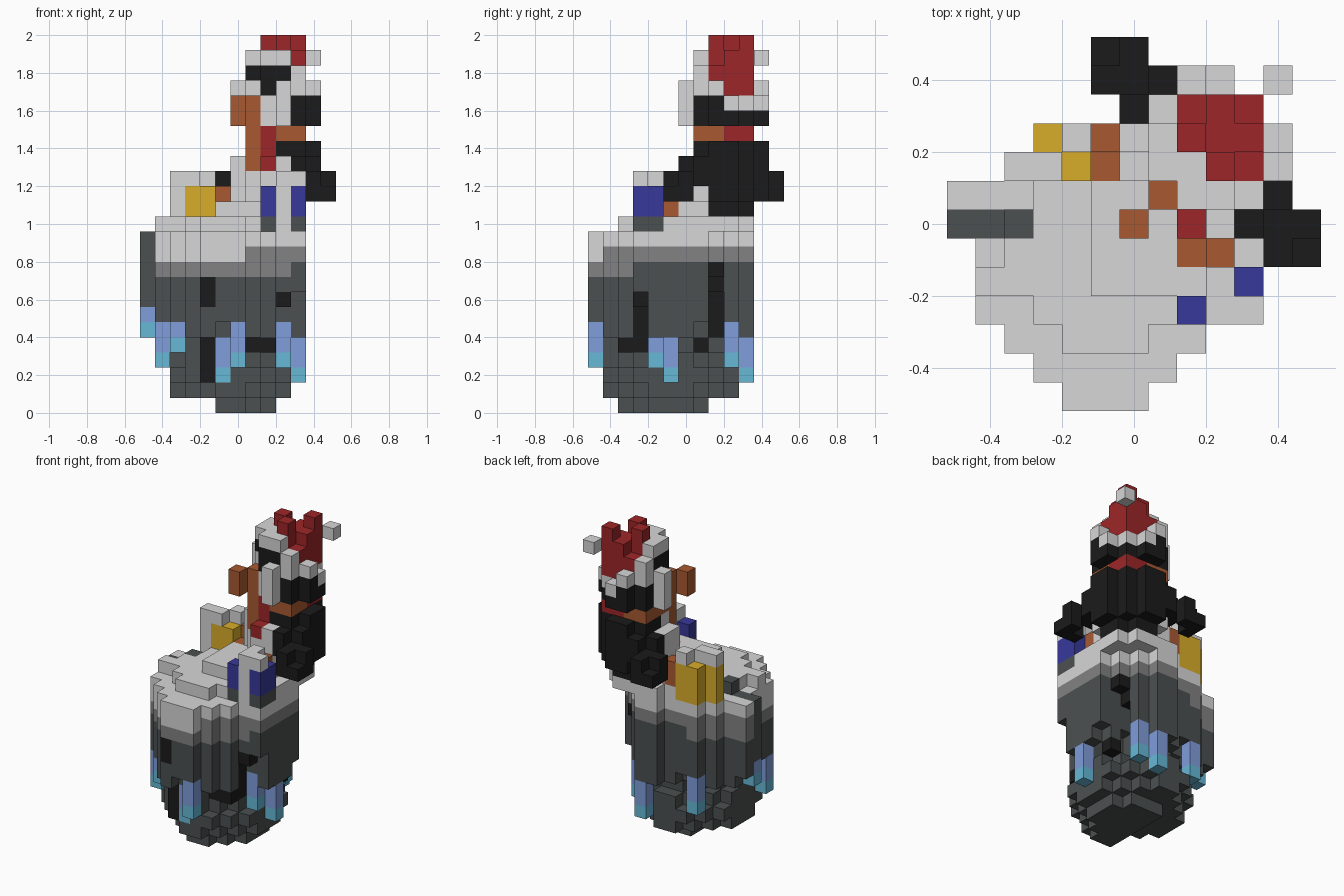
import bpy, bmesh

cube = bpy.data.objects.get("Cube")
if cube:
    bpy.data.objects.remove(cube)

V = 0.08           # edge of one block
PALETTE = {
    "snow_white": "d7d7d7", "snow_shade_grey": "828282", "rock_grey": "4b5050",
    "charcoal_black": "1b1b1b", "beak_orange": "a85a32", "hat_red": "9e2628",
    "ice_blue": "809edb", "ice_cyan": "66b9d6", "gift_blue": "38389c", "gift_gold": "d9ad2a",
}
WHITE, SHADE, ROCK, BLACK, ORANGE, RED, ICE, CYAN, BLUE, GOLD = range(10)


def linear(c):
    return c / 12.92 if c <= 0.04045 else ((c + 0.055) / 1.055) ** 2.4


materials = []
for name, code in PALETTE.items():
    rgb = [linear(int(code[n:n + 2], 16) / 255) for n in (0, 2, 4)] + [1]
    m = bpy.data.materials.new(name)
    m.use_nodes = True
    m.diffuse_color = rgb
    m.node_tree.nodes["Principled BSDF"].inputs["Base Color"].default_value = rgb
    materials.append(m)

parts, taken = {}, {}


def put(part, mat, xs, ys, zs, twin=False):
    """Fill a box of blocks; twin repeats it across the diagonal x = y.
    A pair of colours is (all sides, front)."""
    for i in range(xs[0], xs[1] + 1):
        for j in range(ys[0], ys[1] + 1):
            for k in range(zs[0], zs[1]):
                for c in ([(i, j, k), (j, i, k)] if twin else [(i, j, k)]):
                    owner = taken.get(c)
                    if owner:
                        parts[owner].pop(c)
                    parts.setdefault(part, {})[c] = mat
                    taken[c] = part


def column(part, mat, i, j, z0, z1, twin=False):
    put(part, mat, (i, i), (j, j), (z0, z1), twin)


# Floating island: snow cap, shaded band, hanging rock skirt, rock bowl below
def on_island(i, j):
    a, b = i - 5, j - 5
    if i == 0 and j < 6 or j == 10 and i < 6 or i == 10 and j < 3:
        return False
    return abs(a) + abs(b) <= (7 if b > 0 and a > 0 or abs(a) == 5 else 6)


for i in range(11):
    for j in range(11):
        if not on_island(i, j):
            continue
        a, b = i - 5, j - 5
        ring = max(abs(a), abs(b), (abs(a) + abs(b)) * 0.75)
        low = 10 if i + j < 7 else 11
        band = 9 if i + j < 13 else 10
        top = 12 if ring > 3.5 and i + j < 11 else 13
        skirt = 5 + (i + j) % 2 if ring >= 3 else 7
        if i > 8 and j == 3:
            skirt = 8
        elif min(a, b) > 2:
            skirt = a + b + 2
        column("rock_skirt", ROCK, i, j, skirt, band)
        column("snow_shade", SHADE, i, j, band, low)
        column("snow_cap", WHITE, i, j, low, top)

for i in range(2, 10):
    for j in range(1, 10):
        r = abs(i - 5.5) + abs(j - 5)
        if r <= 5.5:
            flat = abs(i - 6.5) < 2 and abs(j - 4.5) < 3 and r <= 4
            base = 0 if flat else 1 if r <= 4.6 else 2
            column("rock_bowl", ROCK, i, j, base, 4 if r <= 4.6 else 3)
        if r <= 3.6:
            column("cave_core", BLACK if r <= 2.6 else ROCK, i, j, 4, 7)

# Dark clefts in the rim
for i, j, z0, z1 in ((4, 1, 2, 5), (9, 3, 7, 8), (8, 3, 4, 8), (7, 8, 5, 8), (8, 8, 8, 9),
                     (9, 8, 9, 10), (9, 7, 4, 5), (7, 2, 4, 5), (8, 2, 4, 5)):
    column("rock_clefts", BLACK, i, j, z0, z1)
column("rock_clefts", (ROCK, BLACK), 4, 0, 7, 9)
column("rock_bowl", ROCK, 6, 1, 3, 5)
column("rock_bowl", ROCK, 3, 2, 3, 5)

# Snow drifts and bumps
put("snow_drifts", WHITE, (5, 9), (5, 9), (13, 14))
put("snow_drifts", WHITE, (5, 8), (4, 4), (13, 14))
column("snow_drifts", WHITE, 1, 4, 12, 13)
put("stone", ROCK, (0, 1), (6, 6), (9, 12))
column("stone", ROCK, 2, 6, 12, 13)

# Icicles: blue shaft with a cyan tip
for i, j, tip, top in ((0, 6, 5, 7), (1, 3, 3, 6), (2, 2, 4, 6), (5, 1, 2, 5), (6, 0, 3, 6),
                       (9, 4, 3, 6), (10, 5, 2, 5), (7, 10, 2, 5), (8, 9, 3, 6), (3, 9, 3, 6)):
    column("icicles", CYAN, i, j, tip, tip + 1)
    column("icicles", ICE, i, j, tip + 1, top)
    column("rock_skirt", ROCK, i, j, top, 9)

# Gifts with white ribbons on the front and a raised bow
column("blue_gift", BLUE, 8, 3, 13, 15)
column("blue_gift", (BLUE, WHITE), 9, 3, 13, 15)
put("blue_gift", BLUE, (10, 10), (3, 4), (13, 15))
put("blue_gift_ribbon", WHITE, (9, 10), (3, 3), (15, 16))
column("blue_gift_ribbon", WHITE, 9, 4, 13, 16)
column("gift_base", ROCK, 8, 3, 12, 13)
column("gift_base", (ROCK, WHITE), 9, 3, 12, 13)
put("gift_base", ROCK, (10, 10), (3, 4), (12, 13))
put("gold_gift", GOLD, (3, 4), (8, 9), (12, 15))
column("gold_gift", (GOLD, WHITE), 2, 8, 12, 15)
put("gold_gift_ribbon", WHITE, (2, 3), (8, 8), (15, 16))
column("gold_gift_ribbon", WHITE, 4, 9, 15, 16)

# Bird body: black back, white belly facing the -x -y corner
C = 8.5


def disc(part, reach, total, z0, z1, paint):
    for i in range(6, 12):
        for j in range(6, 12):
            a, b = abs(i - C), abs(j - C)
            if max(a, b) <= reach and a + b <= total:
                column(part, paint(i, j), i, j, z0, z1)


disc("snow_drifts", 1.5, 2.5, 12, 13, lambda i, j: WHITE)
disc("body", 1.5, 2.5, 13, 14, lambda i, j: WHITE if i + j < 18 else BLACK)
disc("body", 2.5, 3, 14, 15, lambda i, j: WHITE if i + j < 18 else BLACK)
disc("body", 2.5, 3, 15, 17, lambda i, j: WHITE if i + j < 16 else BLACK)
disc("body", 1.5, 3, 17, 18, lambda i, j: WHITE if i + j < 16 else BLACK)
put("body", BLACK, (11, 11), (8, 9), (17, 18), True)

# Feet and flippers
put("feet", ORANGE, (8, 9), (5, 5), (13, 14), True)
column("feet", ORANGE, 9, 5, 14, 15, True)
column("flippers", BLACK, 12, 5, 14, 15, True)
column("flippers", BLACK, 12, 6, 14, 16, True)
column("flippers", BLACK, 11, 5, 14, 16, True)
column("flippers", BLACK, 11, 6, 15, 16, True)
column("flippers", BLACK, 11, 7, 15, 17, True)
column("flippers", BLACK, 10, 6, 15, 17, True)

# Scarf with a hanging tail
disc("scarf", 1.5, 3, 18, 19, lambda i, j: RED if i + j > 18 else ORANGE)
column("scarf_tail", RED, 8, 6, 16, 17)
column("scarf_tail", RED, 8, 7, 17, 19)
column("scarf_tail", ORANGE, 7, 7, 16, 19)

# Head with white face, dark eyes, cheeks and beak
disc("head", 1.5, 3, 19, 21, lambda i, j: WHITE if i + j < 17 else BLACK)
disc("head", 1.5, 2.5, 21, 23, lambda i, j: BLACK)
column("head", (BLACK, WHITE), 7, 8, 21, 22)
column("head", BLACK, 11, 8, 19, 21, True)
column("head", BLACK, 11, 9, 19, 20, True)
column("head", BLACK, 10, 7, 19, 21, True)
column("cheeks", WHITE, 9, 6, 19, 22, True)
for n in (6, 7):
    column("beak", ORANGE, n, n, 19, 21)

# Tilted hat: trim is high in front and low behind
put("hat", RED, (9, 10), (9, 10), (20, 24))
column("hat", RED, 8, 9, 22, 25, True)
column("hat", RED, 8, 10, 21, 23, True)
column("hat", RED, 10, 10, 24, 25)
column("hat_trim", WHITE, 8, 8, 23, 24)
column("hat_trim", WHITE, 8, 7, 23, 24, True)
column("hat_trim", WHITE, 9, 7, 23, 24, True)
column("hat_trim", WHITE, 10, 7, 21, 23, True)
column("hat_trim", WHITE, 11, 8, 21, 22, True)
column("hat_trim", WHITE, 11, 9, 20, 21, True)
column("hat_trim", WHITE, 10, 10, 20, 21)
column("hat_bobble", WHITE, 11, 11, 23, 24)

# Build every part from its exposed block faces
SIDES = [(axis, s) for axis in range(3) for s in (0, 1)]
for name, cells in parts.items():
    bm = bmesh.new()
    for cell, mat in cells.items():
        sides, front = mat if isinstance(mat, tuple) else (mat, mat)
        for axis, s in SIDES:
            near = list(cell)
            near[axis] += 2 * s - 1
            if tuple(near) in taken:
                continue
            u, w = (axis + 1) % 3, (axis + 2) % 3
            ring = []
            for p, q in ((0, 0), (1, 0), (1, 1), (0, 1)):
                v = list(cell)
                v[axis] += s
                v[u] += p
                v[w] += q
                ring.append(bm.verts.new((v[0] * V - 0.52, v[1] * V - 0.52, v[2] * V)))
            face = bm.faces.new(ring if s else ring[::-1])
            face.material_index = front if (axis, s) == (1, 0) else sides
    bmesh.ops.remove_doubles(bm, verts=bm.verts, dist=0.001)
    mesh = bpy.data.meshes.new(name)
    bm.to_mesh(mesh)
    bm.free()
    for m in materials:
        mesh.materials.append(m)
    bpy.context.collection.objects.link(bpy.data.objects.new(name, mesh))
